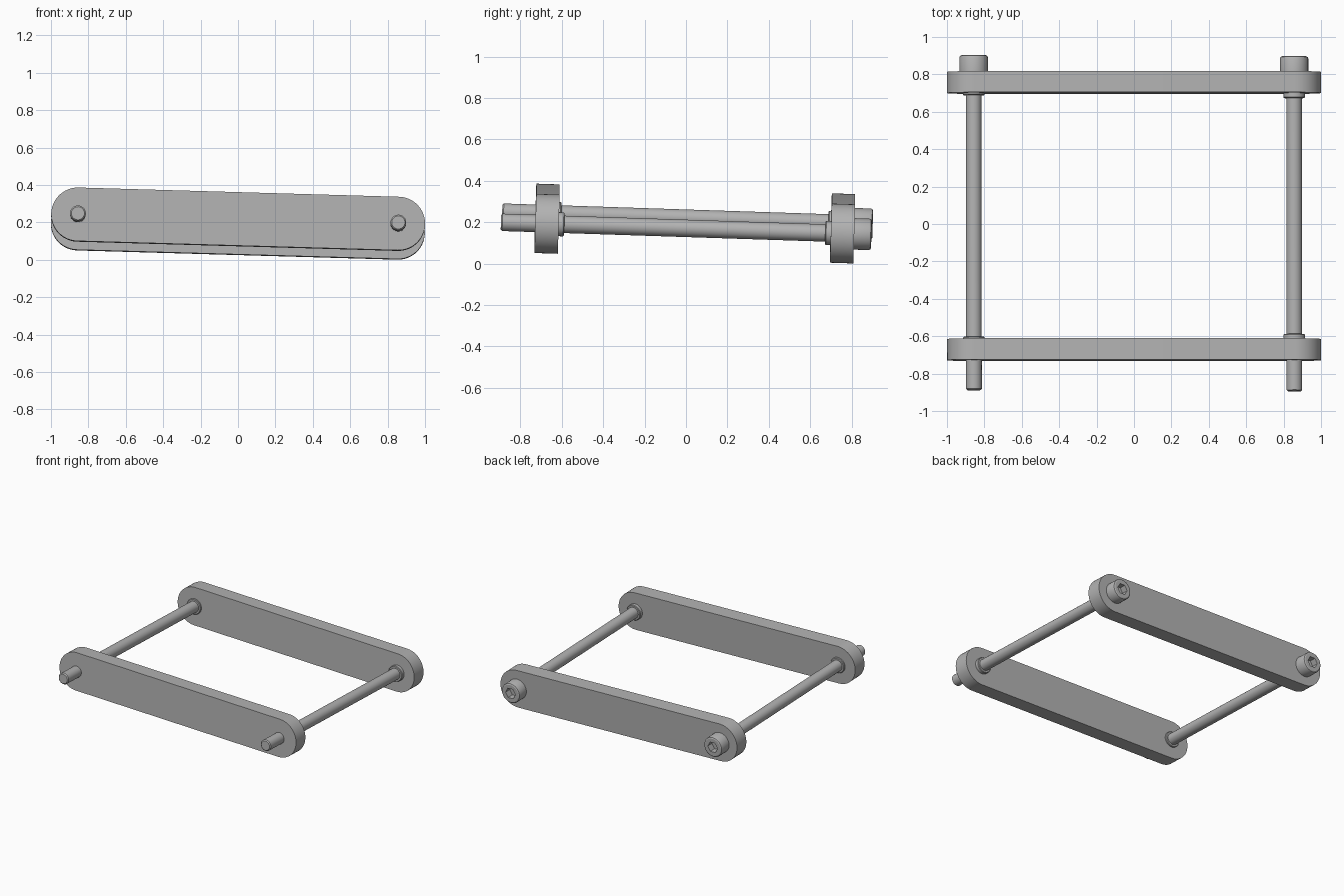
import bpy, bmesh, math
from mathutils import Matrix

cube = bpy.data.objects.get("Cube")
if cube:
    bpy.data.objects.remove(cube)

GREY = (0.45, 0.45, 0.45, 1)
steel = bpy.data.materials.new("grey_steel")
steel.diffuse_color = GREY
steel.use_nodes = True
steel.node_tree.nodes["Principled BSDF"].inputs["Base Color"].default_value = GREY

# The whole frame leans slightly to the right and to the back
TILT = (Matrix.Translation((0, 0, 0.195))
        @ Matrix.Rotation(math.radians(1.65), 4, 'Y')
        @ Matrix.Rotation(math.radians(-1.88), 4, 'X'))

ROD_X = 0.857
PLATE_R = 0.143
PLATE_T = 0.113
PLATE_Y = {"front": -0.672, "back": 0.757}
SEG = 48


def finish(name, bm):
    bmesh.ops.recalc_face_normals(bm, faces=bm.faces)
    mesh = bpy.data.meshes.new(name)
    bm.to_mesh(mesh)
    bm.free()
    mesh.materials.append(steel)
    obj = bpy.data.objects.new(name, mesh)
    bpy.context.collection.objects.link(obj)
    obj.matrix_world = TILT
    bpy.ops.object.select_all(action='DESELECT')
    obj.select_set(True)
    bpy.context.view_layer.objects.active = obj
    bpy.ops.object.shade_smooth_by_angle(angle=math.radians(25))
    return obj


def plate(name, y):
    """Flat bar with fully rounded ends."""
    bm = bmesh.new()
    verts = []
    for side in (1, -1):
        for i in range(SEG // 2 + 1):
            a = math.pi * i / (SEG // 2) - math.pi / 2
            verts.append(bm.verts.new((side * (ROD_X + PLATE_R * math.cos(a)),
                                       y - PLATE_T / 2,
                                       side * PLATE_R * math.sin(a))))
    face = bm.faces.new(verts)
    ext = bmesh.ops.extrude_face_region(bm, geom=[face], use_keep_orig=True)
    moved = [v for v in ext["geom"] if isinstance(v, bmesh.types.BMVert)]
    bmesh.ops.translate(bm, verts=moved, vec=(0, PLATE_T, 0))
    finish(name, bm)


def turned(name, x, profile):
    """Closed turned part along y; each ring is (y, radius, is_hexagonal)."""
    bm = bmesh.new()
    rings = []
    for y, r, hexagonal in profile:
        ring = []
        for i in range(SEG):
            a = math.tau * i / SEG
            rad = r
            if hexagonal:
                rad = r / math.cos(a % (math.pi / 3) - math.pi / 6)
            ring.append(bm.verts.new((x + rad * math.cos(a), y, rad * math.sin(a))))
        rings.append(ring)
    for p, q in zip(rings, rings[1:]):
        for i in range(SEG):
            j = (i + 1) % SEG
            bm.faces.new((p[i], p[j], q[j], q[i]))
    bm.faces.new(rings[0])
    bm.faces.new(rings[-1])
    finish(name, bm)


# Side bars
for label, y in PLATE_Y.items():
    plate(label + "_bar", y)

# Long socket bolts and the collars against the inner bar faces
for label, side, shift, collar_t in (("left", 1, 0, 0.027), ("right", -1, 0.006, 0.012)):
    x = side * ROD_X
    tip, seat, top = -0.895 + shift, 0.812, 0.897 + shift
    turned(label + "_bolt", x, [
        (tip, 0.035, False), (tip + 0.007, 0.042, False),
        (seat, 0.042, False), (seat, 0.076, False),
        (top - 0.012, 0.076, False), (top - 0.004, 0.073, False),
        (top, 0.065, False), (top, 0.036, True), (top - 0.05, 0.036, True)])
    for end, inward in (("front", 1), ("back", -1)):
        face = PLATE_Y[end] + inward * PLATE_T / 2
        rim = face + inward * collar_t
        turned(label + "_" + end + "_collar", x, [
            (face - inward * 0.005, 0.058, False),
            (rim - inward * 0.004, 0.058, False),
            (rim, 0.054, False), (rim, 0.04, False)])
